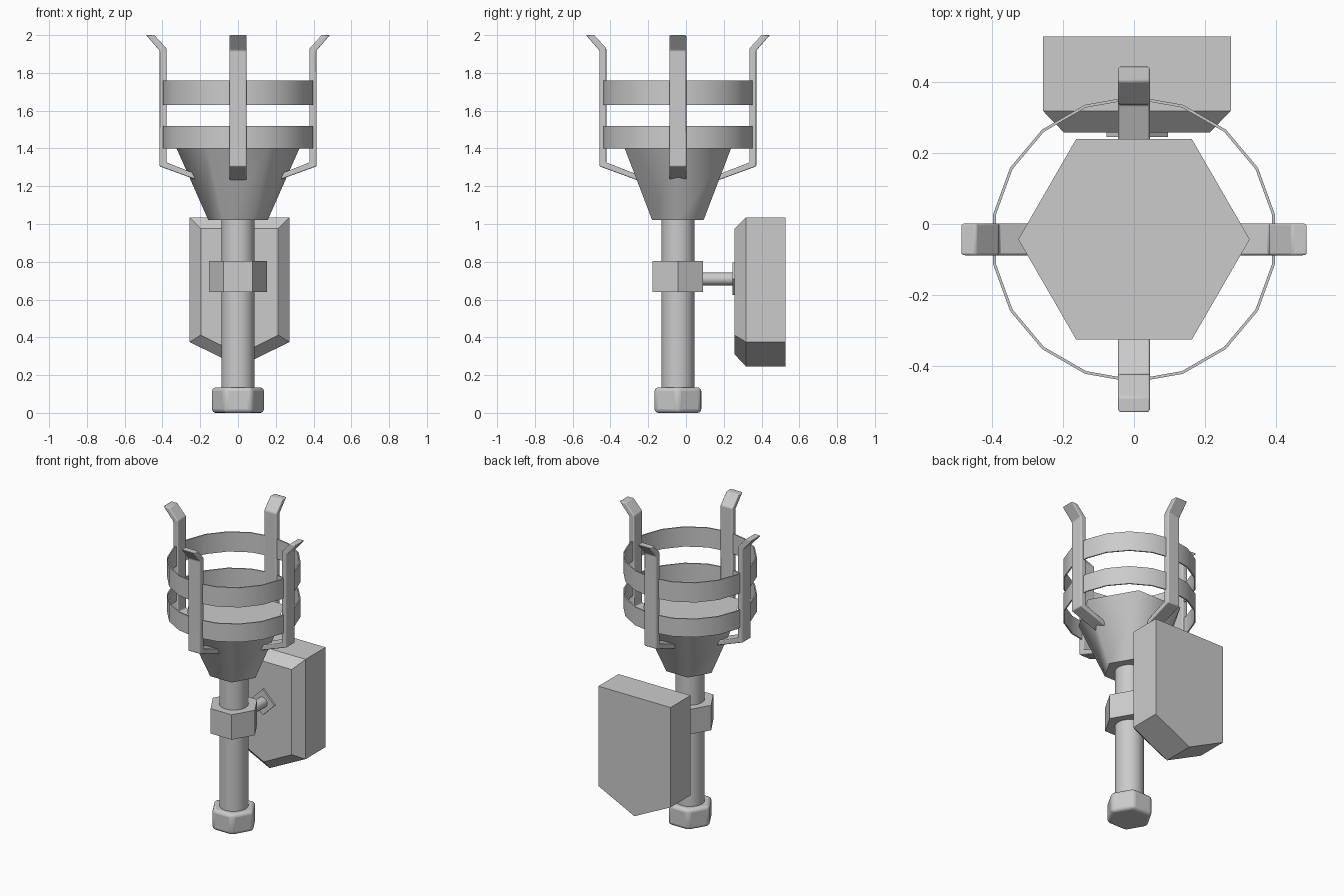
import bpy, bmesh
from math import pi, sin, cos, radians
from mathutils import Matrix

if "Cube" in bpy.data.objects:
    bpy.data.objects.remove(bpy.data.objects["Cube"])

CY = -0.043  # torch axis


def finish(name, bm, smooth=None, bevel=0):
    bmesh.ops.recalc_face_normals(bm, faces=bm.faces[:])
    me = bpy.data.meshes.new(name)
    bm.to_mesh(me)
    bm.free()
    ob = bpy.data.objects.new(name, me)
    bpy.context.collection.objects.link(ob)
    if bevel:
        m = ob.modifiers.new("Bevel", "BEVEL")
        m.width, m.segments = bevel, 3
    if smooth:
        bpy.ops.object.select_all(action="DESELECT")
        ob.select_set(True)
        bpy.context.view_layer.objects.active = ob
        bpy.ops.object.shade_smooth_by_angle(angle=radians(smooth))
    return ob


def lathe(name, profile, sides, phase=0.0, closed=False, matrix=None, **kw):
    """Spin (radius, z) points; closed profiles make a ring, others get caps."""
    bm = bmesh.new()
    rows = [[bm.verts.new((r * cos(phase + 2 * pi * i / sides),
                           r * sin(phase + 2 * pi * i / sides), z))
             for i in range(sides)] for r, z in profile]
    pairs = list(zip(rows, rows[1:]))
    if closed:
        pairs.append((rows[-1], rows[0]))
    else:
        bm.faces.new(rows[0])
        bm.faces.new(rows[-1])
    for a, b in pairs:
        for i in range(sides):
            j = (i + 1) % sides
            bm.faces.new((a[i], a[j], b[j], b[i]))
    bm.transform(matrix or Matrix.Translation((0, CY, 0)))
    return finish(name, bm, **kw)


# Shaft, hexagonal pommel, collar and cup
lathe("handle", [(0.088, 0.1), (0.088, 1.03)], 16, smooth=40)
lathe("pommel", [(0.143, 0), (0.143, 0.135)], 6, bevel=0.02, smooth=30)
lathe("collar", [(0.154, 0.64), (0.154, 0.805)], 6)
lathe("cup", [(0.157, 1.02), (0.325, 1.40)], 6, smooth=62)

# Two thin bands around the basket
for name, z0, z1 in (("lower_band", 1.40, 1.52), ("upper_band", 1.63, 1.76)):
    lathe(name, [(0.402, z0), (0.402, z1), (0.394, z1), (0.394, z0)],
          18, phase=pi / 2, closed=True, smooth=30)

# Four bent prongs
prong = [(0.215, 1.232), (0.415, 1.305), (0.415, 1.918), (0.487, 2.0),
         (0.443, 2.0), (0.379, 1.93), (0.379, 1.326), (0.215, 1.262)]
for k, side in enumerate(("right", "back", "left", "front")):
    bm = bmesh.new()
    a, b = [[bm.verts.new((r, y, z)) for r, z in prong] for y in (-0.045, 0.045)]
    bm.faces.new(a)
    bm.faces.new(b)
    for i in range(len(prong)):
        j = (i + 1) % len(prong)
        bm.faces.new((a[i], a[j], b[j], b[i]))
    bm.transform(Matrix.Translation((0, CY, 0)) @ Matrix.Rotation(k * pi / 2, 4, "Z"))
    finish("prong_" + side, bm, bevel=0.006, smooth=30)

# Wall mount: pointed plate with a chamfered front
bm = bmesh.new()
rows = []
for y, w, top, shoulder, tip in ((0.527, 0.264, 1.035, 0.375, 0.245),
                                 (0.318, 0.264, 1.035, 0.375, 0.245),
                                 (0.257, 0.205, 0.975, 0.412, 0.31)):
    rows.append([bm.verts.new((0.008 + x, y, z)) for x, z in
                 ((-w, top), (w, top), (w, shoulder), (0, tip), (-w, shoulder))])
bm.faces.new(rows[0])
bm.faces.new(rows[-1])
for a, b in zip(rows, rows[1:]):
    for i in range(5):
        j = (i + 1) % 5
        bm.faces.new((a[i], a[j], b[j], b[i]))
finish("wall_plate", bm)

# Rod and diamond washer joining the collar to the wall plate
to_back = Matrix.Translation((0.009, 0, 0.709)) @ Matrix.Rotation(-pi / 2, 4, "X")
lathe("mount_rod", [(0.034, 0.05), (0.034, 0.26)], 12, matrix=to_back, smooth=40)
lathe("mount_washer", [(0.086, 0.245), (0.086, 0.265)], 4, matrix=to_back)
